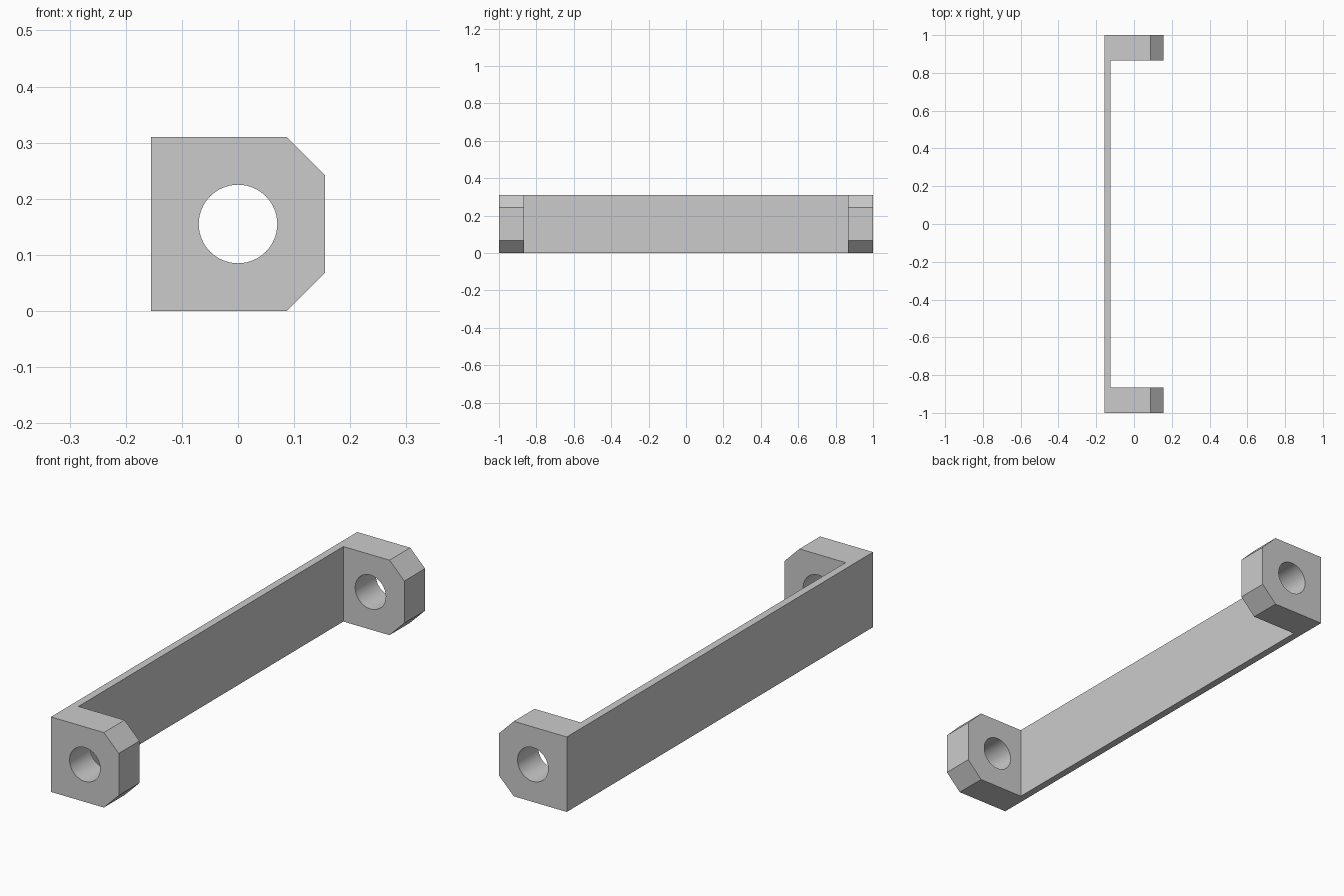
import bpy, bmesh, math

cube = bpy.data.objects.get("Cube")
if cube:
    bpy.data.objects.remove(cube, do_unlink=True)

HALF = 0.155      # half width and half height
PLATE_X = -0.124  # inner face of the thin back plate
LUG_Y = 0.865     # inner face of each end lug
CHAMFER = 0.068
HOLE_R = 0.07

grey = bpy.data.materials.new("light grey")
grey.use_nodes = True
color = (0.6, 0.6, 0.6, 1)
grey.diffuse_color = color
grey.node_tree.nodes["Principled BSDF"].inputs["Base Color"].default_value = color

# C-shaped plan, extruded upward: thin plate with a lug at each end
plan = [(-HALF, -1), (HALF, -1), (HALF, -LUG_Y), (PLATE_X, -LUG_Y)]
plan += [(x, -y) for x, y in reversed(plan)]
bm = bmesh.new()
base = bm.faces.new([bm.verts.new((x, y, 0)) for x, y in plan])
top = bmesh.ops.extrude_face_region(bm, geom=[base])["geom"]
bmesh.ops.translate(bm, vec=(0, 0, 2 * HALF),
                    verts=[v for v in top if isinstance(v, bmesh.types.BMVert)])
bmesh.ops.recalc_face_normals(bm, faces=bm.faces)

# Chamfer the outer top and bottom edges of both lugs
outer = [e for e in bm.edges
         if all(v.co.x > HALF - 0.001 for v in e.verts)
         and abs(e.verts[0].co.z - e.verts[1].co.z) < 0.001]
bmesh.ops.bevel(bm, geom=outer, offset=CHAMFER, offset_type='OFFSET',
                segments=1, affect='EDGES')
mesh = bpy.data.meshes.new("bracket")
bm.to_mesh(mesh)
bm.free()
bracket = bpy.data.objects.new("bracket", mesh)
bpy.context.collection.objects.link(bracket)
mesh.materials.append(grey)

# Round bolt holes through both lugs
bpy.ops.mesh.primitive_cylinder_add(vertices=64, radius=HOLE_R, depth=2.4,
                                    location=(0, 0, HALF),
                                    rotation=(math.pi / 2, 0, 0))
cutter = bpy.context.object
cutter.name = "hole_cutter"
cutter.hide_render = True
cutter.data.materials.append(grey)

cut = bracket.modifiers.new("bolt_holes", 'BOOLEAN')
cut.operation = 'DIFFERENCE'
cut.solver = 'EXACT'
cut.object = cutter
bpy.ops.object.select_all(action='DESELECT')
bracket.select_set(True)
bpy.context.view_layer.objects.active = bracket
bpy.ops.object.modifier_apply(modifier=cut.name)
bpy.data.objects.remove(cutter, do_unlink=True)
bpy.ops.object.shade_smooth_by_angle(angle=math.radians(30))
